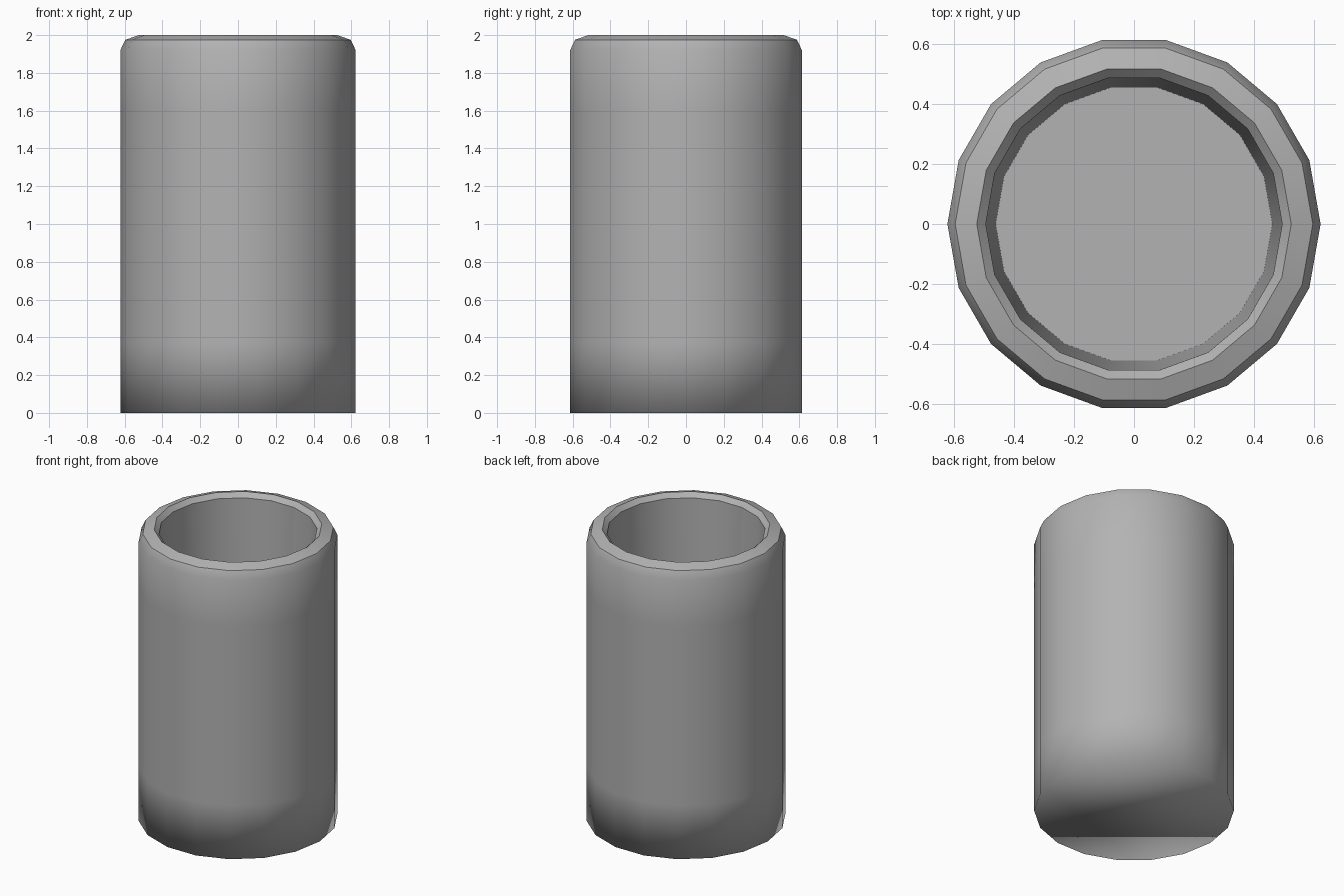
import bpy, bmesh
from math import cos, sin, tau

if "Cube" in bpy.data.objects:
    bpy.data.objects.remove(bpy.data.objects["Cube"])

SIDES = 18

# Profile from the outer foot, up over the rounded lip, down to the inner floor
PROFILE = [(0.623, 0), (0.623, 0.37), (0.623, 1.6), (0.623, 1.92), (0.597, 1.975),
           (0.525, 2.0), (0.495, 1.97), (0.462, 0.1)]

bm = bmesh.new()
rings = [[bm.verts.new((r * cos(tau * i / SIDES), r * sin(tau * i / SIDES), z))
          for i in range(SIDES)] for r, z in PROFILE]

# Walls and lip
for a, b in zip(rings, rings[1:]):
    for i in range(SIDES):
        j = (i + 1) % SIDES
        bm.faces.new((a[i], a[j], b[j], b[i])).smooth = True

# Underside blends smoothly with the wall, inner floor is flat
bm.faces.new(rings[0][::-1]).smooth = True
floor = bm.faces.new(rings[-1])
for e in floor.edges:
    e.smooth = False

# Crisp edges around the lip
for ring in rings[4:7]:
    for i in range(SIDES):
        bm.edges.get((ring[i], ring[(i + 1) % SIDES])).smooth = False

mesh = bpy.data.meshes.new("cup")
bm.to_mesh(mesh)
bm.free()

# Darker grey body
grey = bpy.data.materials.new("dark_grey")
grey.diffuse_color = (0.45, 0.45, 0.45, 1)
grey.use_nodes = True
grey.node_tree.nodes["Principled BSDF"].inputs["Base Color"].default_value = grey.diffuse_color
mesh.materials.append(grey)
bpy.context.collection.objects.link(bpy.data.objects.new("cup", mesh))
